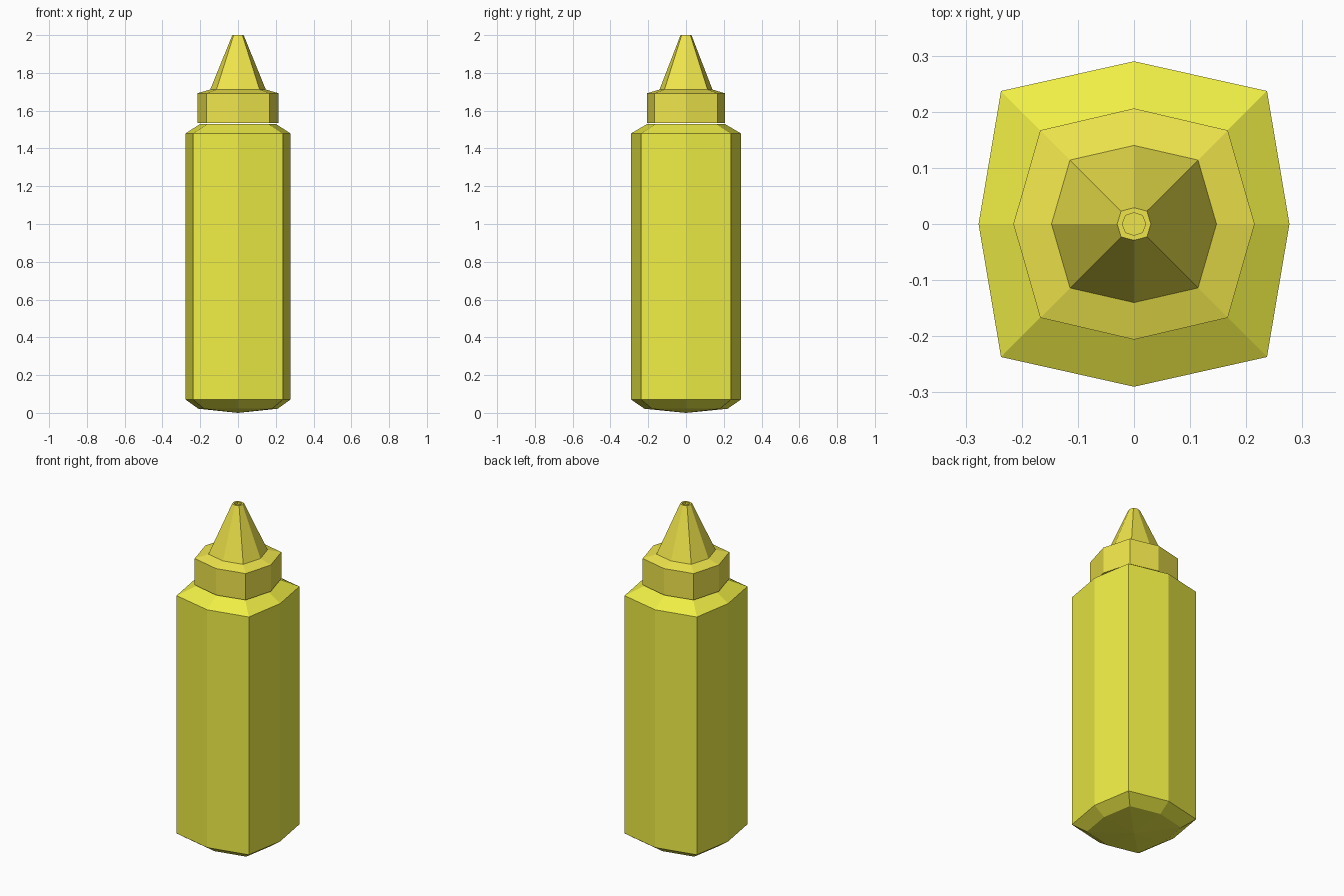
import bpy, bmesh

if "Cube" in bpy.data.objects:
    bpy.data.objects.remove(bpy.data.objects["Cube"])


def material(name, color):
    m = bpy.data.materials.new(name)
    m.diffuse_color = color
    m.use_nodes = True
    m.node_tree.nodes["Principled BSDF"].inputs["Base Color"].default_value = m.diffuse_color
    return m


def ring(a, b, c, z):
    # squarish octagon: a = reach in x, b = reach in y, c = corner
    return [(a, 0, z), (c, c, z), (0, b, z), (-c, c, z),
            (-a, 0, z), (-c, -c, z), (0, -b, z), (c, -c, z)]


def loft(name, sections, mat, bottom_z, top_z):
    # skin between octagons, closed by a fan at each end
    bm = bmesh.new()
    rings = [[bm.verts.new(p) for p in ring(*s)] for s in sections]
    for lo, hi in zip(rings, rings[1:]):
        for i in range(8):
            j = (i + 1) % 8
            bm.faces.new((lo[i], lo[j], hi[j], hi[i]))
    for loop, z in ((rings[0], bottom_z), (rings[-1], top_z)):
        centre = bm.verts.new((0, 0, z))
        for i in range(8):
            bm.faces.new((loop[i], loop[(i + 1) % 8], centre))
    bmesh.ops.recalc_face_normals(bm, faces=bm.faces[:])
    mesh = bpy.data.meshes.new(name)
    bm.to_mesh(mesh)
    bm.free()
    mesh.materials.append(mat)
    obj = bpy.data.objects.new(name, mesh)
    bpy.context.collection.objects.link(obj)
    return obj


body_mat = material("bottle_yellow", (0.87, 0.86, 0.06, 1))
cap_mat = material("cap_yellow", (0.86, 0.78, 0.07, 1))

# Bottle body with bevelled base and shoulder
loft("bottle_body", [
    (0.21, 0.22, 0.18, 0.022),
    (0.277, 0.29, 0.237, 0.07),
    (0.277, 0.29, 0.237, 1.48),
    (0.20, 0.205, 0.16, 1.53),
], body_mat, 0.0, 1.53)

# Screw cap and tapered nozzle with a small recessed opening
loft("cap_and_nozzle", [
    (0.215, 0.206, 0.167, 1.535),
    (0.215, 0.206, 0.167, 1.692),
    (0.147, 0.14, 0.114, 1.712),
    (0.03, 0.029, 0.023, 2.0),
    (0.021, 0.02, 0.015, 2.0),
    (0.021, 0.02, 0.015, 1.985),
], cap_mat, 1.535, 1.985)
